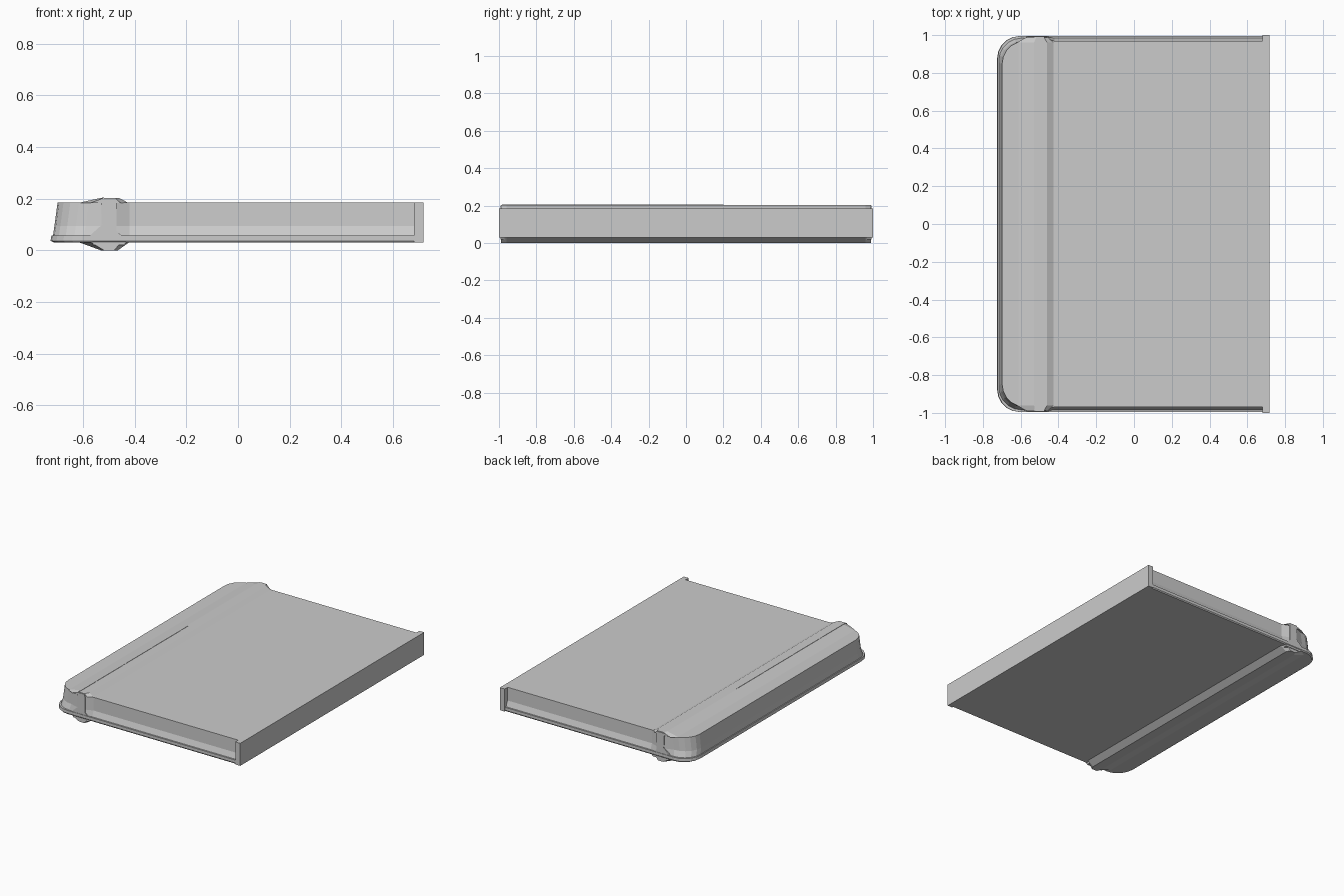
import bpy, bmesh, math

if "Cube" in bpy.data.objects:
    bpy.data.objects.remove(bpy.data.objects["Cube"])


def finish(name, bm):
    bmesh.ops.recalc_face_normals(bm, faces=bm.faces)
    me = bpy.data.meshes.new(name)
    bm.to_mesh(me)
    bm.free()
    ob = bpy.data.objects.new(name, me)
    bpy.context.collection.objects.link(ob)
    return ob


def loft(name, rings):
    """Closed solid through rings with equal point counts."""
    bm = bmesh.new()
    vs = [[bm.verts.new(p) for p in r] for r in rings]
    n = len(rings[0])
    for a, b in zip(vs, vs[1:]):
        for i in range(n):
            j = (i + 1) % n
            bm.faces.new((a[i], a[j], b[j], b[i]))
    bm.faces.new(vs[0])
    bm.faces.new(vs[-1])
    return finish(name, bm)


def box(name, x0, x1, y0, y1, z0, z1):
    return loft(name, [[(x0, y0, z), (x1, y0, z), (x1, y1, z), (x0, y1, z)]
                       for z in (z0, z1)])


def outline(x_left, x_right, y, r, z, bump=0.0):
    """Board outline: square at the spine, rounded at the free edge."""
    half = [(x_right, y), (-0.42, y), (-0.47, y + bump), (-0.53, y + bump)]
    for i in range(6):
        a = math.radians(90 + 18 * i)
        half.append((x_left + r + r * math.cos(a), y - r + r * math.sin(a)))
    return [(px, py, z) for px, py in half] + [(px, -py, z) for px, py in reversed(half)]


# Lower cover with its protruding rim
loft("lower_cover", [outline(-0.712, 0.70, 0.99, 0.11, 0.03),
                     outline(-0.725, 0.70, 0.995, 0.12, 0.037),
                     outline(-0.722, 0.70, 0.995, 0.12, 0.057)])

# Upper cover and page block, sloping out towards the lower rim
loft("upper_block", [outline(-0.716, 0.69, 0.985, 0.12, 0.055, 0.005),
                     outline(-0.710, 0.69, 0.970, 0.12, 0.095, 0.018),
                     outline(-0.698, 0.69, 0.968, 0.12, 0.185, 0.018)])

# Spine along the +x edge
box("spine", 0.68, 0.717, -1, 1, 0.03, 0.185)

# Raised ridges running along the hinge, above and below
top = [(-0.62, 0.183), (-0.53, 0.203), (-0.46, 0.203), (-0.425, 0.184)]
bottom = [(-0.62, 0.033), (-0.53, 0.0), (-0.465, 0.0), (-0.42, 0.032)]
for name, prof in (("top_ridge", top), ("bottom_ridge", bottom)):
    rings = []
    for y, w in ((-0.988, 0.6), (-0.96, 1), (0.96, 1), (0.988, 0.6)):
        rings.append([(-0.5 + (x + 0.5) * w, y, z) for x, z in prof])
    loft(name, rings)

# Band wrapping the ends, waisted at mid height
waist = [(-0.56, 0.02), (-0.44, 0.02), (-0.43, 0.035), (-0.47, 0.075), (-0.47, 0.18),
         (-0.475, 0.2), (-0.53, 0.2), (-0.525, 0.1), (-0.57, 0.06)]
for s, name in ((-1, "front_band"), (1, "back_band")):
    loft(name, [[(x, s * y, z) for x, z in waist] for y in (0.95, 0.992)])

# Seam line on the upper ridge
box("ridge_seam", -0.526, -0.519, -0.985, 0.2, 0.195, 0.205)
